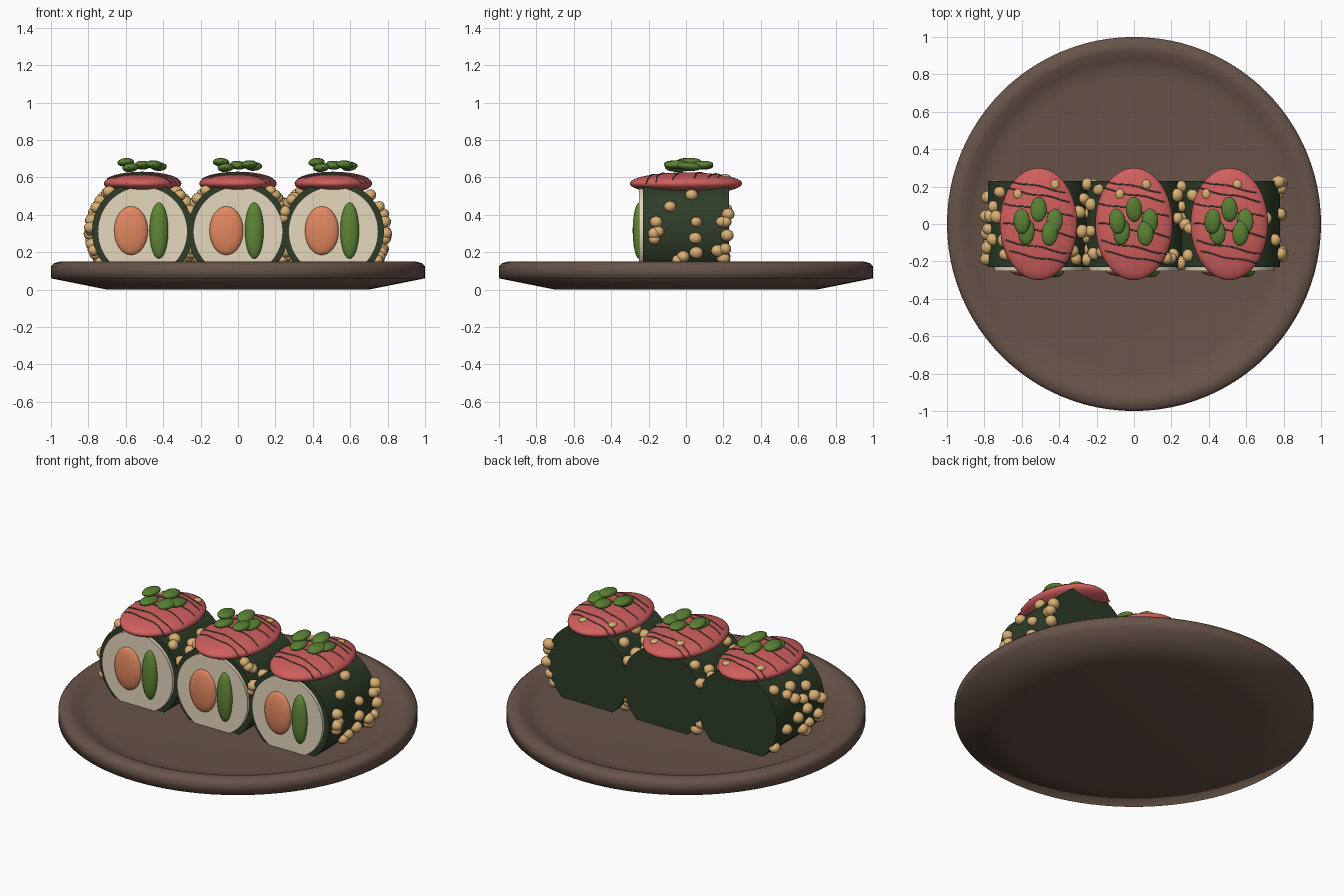
import bpy, bmesh, math, random
from mathutils import Matrix, Vector, Euler

if "Cube" in bpy.data.objects:
    bpy.data.objects.remove(bpy.data.objects["Cube"])

random.seed(7)


def material(name, rgb):
    m = bpy.data.materials.new(name)
    m.diffuse_color = (*rgb, 1)
    m.use_nodes = True
    m.node_tree.nodes["Principled BSDF"].inputs["Base Color"].default_value = m.diffuse_color
    return m


BROWN = material("plate brown", (0.138, 0.088, 0.066))
NORI = material("seaweed dark green", (0.027, 0.046, 0.021))
RICE = material("rice cream", (0.78, 0.68, 0.50))
FISH = material("fish red", (0.63, 0.115, 0.11))
SALMON = material("salmon orange", (0.76, 0.245, 0.115))
GREEN = material("cucumber green", (0.112, 0.24, 0.036))
LEAF = material("leaf green", (0.10, 0.215, 0.032))
SEED = material("seed tan", (0.69, 0.43, 0.165))
SAUCE = material("drizzle grey", (0.13, 0.11, 0.085))


def finish(name, bm, mat, angle=40):
    bmesh.ops.recalc_face_normals(bm, faces=bm.faces)
    me = bpy.data.meshes.new(name)
    bm.to_mesh(me)
    bm.free()
    me.materials.append(mat)
    ob = bpy.data.objects.new(name, me)
    bpy.context.collection.objects.link(ob)
    bpy.ops.object.select_all(action='DESELECT')
    ob.select_set(True)
    bpy.context.view_layer.objects.active = ob
    bpy.ops.object.shade_smooth_by_angle(angle=math.radians(angle))
    return ob


def add_ball(bm, loc, size, rot=(0, 0, 0), seg=16, rings=10):
    mat = Matrix.LocRotScale(Vector(loc), Euler(rot), Vector(size))
    bmesh.ops.create_uvsphere(bm, u_segments=seg, v_segments=rings, radius=1, matrix=mat)


def ball(name, loc, size, mat, seg=32, rings=20):
    bm = bmesh.new()
    add_ball(bm, loc, size, seg=seg, rings=rings)
    return finish(name, bm, mat)


def drum(name, x, z, r, y0, y1, mat):
    bm = bmesh.new()
    m = Matrix.Translation((x, (y0 + y1) / 2, z)) @ Matrix.Rotation(math.pi / 2, 4, 'X')
    bmesh.ops.create_cone(bm, cap_ends=True, segments=64, radius1=r, radius2=r,
                          depth=y1 - y0, matrix=m)
    return finish(name, bm, mat)


# Plate: lathed profile with a shallow dish
bm = bmesh.new()
profile = [(0, 0), (0.7, 0), (1, 0.06), (1, 0.125), (0.985, 0.14), (0.95, 0.15),
           (0.925, 0.147), (0.88, 0.125), (0.84, 0.109), (0.78, 0.102), (0, 0.10)]
pts = [bm.verts.new((r, 0, z)) for r, z in profile]
edges = [bm.edges.new(p) for p in zip(pts, pts[1:])]
bmesh.ops.spin(bm, geom=pts + edges, cent=(0, 0, 0), axis=(0, 0, 1),
               angle=2 * math.pi, steps=96, use_merge=True)
bmesh.ops.remove_doubles(bm, verts=bm.verts, dist=1e-4)
finish("plate", bm, BROWN, 85)

CZ, R = 0.31, 0.27               # roll centre height and radius
FZ, FX, FY, FH = 0.567, 0.207, 0.30, 0.059   # fish topping ellipsoid


def fish_top(x, y):
    return FZ + FH * math.sqrt(max(0, 1 - (x / FX) ** 2 - (y / FY) ** 2))


# Leaf offsets: x, y, z
leaves = [(-0.09, 0.015, 0.68), (0, 0.078, 0.665), (0.085, 0.015, 0.658),
          (-0.065, -0.045, 0.652), (0.06, -0.05, 0.668)]

# Seed spots (y, z) on the outer right flank
outer = [(-0.085, 0.44), (0.03, 0.5), (0.055, 0.36), (0.19, 0.36), (0.21, 0.36),
         (-0.16, 0.36), (-0.17, 0.3), (-0.15, 0.31), (-0.17, 0.27), (0.05, 0.275),
         (0.055, 0.2), (-0.015, 0.18), (0.17, 0.21), (0.21, 0.22), (0.22, 0.29),
         (0.225, 0.4), (0.2, 0.17), (-0.04, 0.16)]


def flank_seeds(tag, side):
    if tag == "right" and side == 1:
        return [(y, math.asin((z - CZ) / R)) for y, z in outer]
    return [(random.uniform(-0.215, 0.225),
             math.radians(-40 + 93 * (i + random.random()) / 19)) for i in range(19)]


for tag, cx in (("left", -0.51), ("middle", 0), ("right", 0.51)):
    # Roll body and filling
    drum(f"{tag}_seaweed_wrap", cx, CZ, R, -0.23, 0.23, NORI)
    drum(f"{tag}_rice", cx, CZ, 0.24, -0.25, -0.2, RICE)
    ball(f"{tag}_salmon_filling", (cx - 0.062, -0.25, 0.315), (0.09, 0.03, 0.13), SALMON)
    ball(f"{tag}_cucumber_filling", (cx + 0.087, -0.25, 0.315), (0.05, 0.035, 0.15), GREEN)

    # Fish slice on top
    ball(f"{tag}_fish_slice", (cx, 0, FZ), (FX, FY, FH), FISH, 48, 24)

    # Leaf garnish
    bm = bmesh.new()
    for x, y, z in leaves:
        add_ball(bm, (cx + x, y, z), (0.044, 0.068, 0.023),
                 (random.uniform(-0.1, 0.1), random.uniform(-0.12, 0.12),
                  random.uniform(-0.12, 0.12)), 20, 12)
    finish(f"{tag}_leaf_garnish", bm, LEAF)

    # Seeds: both flanks of the wrap, plus a few on the fish
    bm = bmesh.new()
    for side in (-1, 1):
        for y, a in flank_seeds(tag, side):
            rr = R + 0.008
            s = random.uniform(0.029, 0.035)
            add_ball(bm, (cx + side * rr * math.cos(a), y, CZ + rr * math.sin(a)),
                     (s, s * 1.1, s * 0.95), (0, 0, random.random() * 3), 14, 10)
    for x, y in ((0.07, 0.21), (-0.1, 0.16)):
        x += random.uniform(-0.03, 0.03)
        add_ball(bm, (cx + x, y, fish_top(x, y) - 0.004), (0.025, 0.028, 0.014), seg=12, rings=8)
    finish(f"{tag}_seeds", bm, SEED)

    # Sauce drizzle: thin wavy tubes lying over the fish
    cu = bpy.data.curves.new(f"{tag}_sauce_drizzle", 'CURVE')
    cu.dimensions = '3D'
    cu.bevel_depth = 0.0038
    cu.bevel_resolution = 1
    for y0 in (0.2, 0.155, 0.075, -0.03, -0.125, -0.18):
        half = FX * math.sqrt(1 - (y0 / FY) ** 2) * 0.93
        sp = cu.splines.new('POLY')
        sp.points.add(16)
        for i, p in enumerate(sp.points):
            x = half * (i / 8 - 1)
            y = y0 - 0.2 * x + 0.005 * math.sin(x * 30 + y0 * 40)
            p.co = (cx + x, y, fish_top(x, y) + 0.001, 1)
    ob = bpy.data.objects.new(f"{tag}_sauce_drizzle", cu)
    cu.materials.append(SAUCE)
    bpy.context.collection.objects.link(ob)
    bpy.ops.object.select_all(action='DESELECT')
    ob.select_set(True)
    bpy.context.view_layer.objects.active = ob
    bpy.ops.object.convert(target='MESH')
